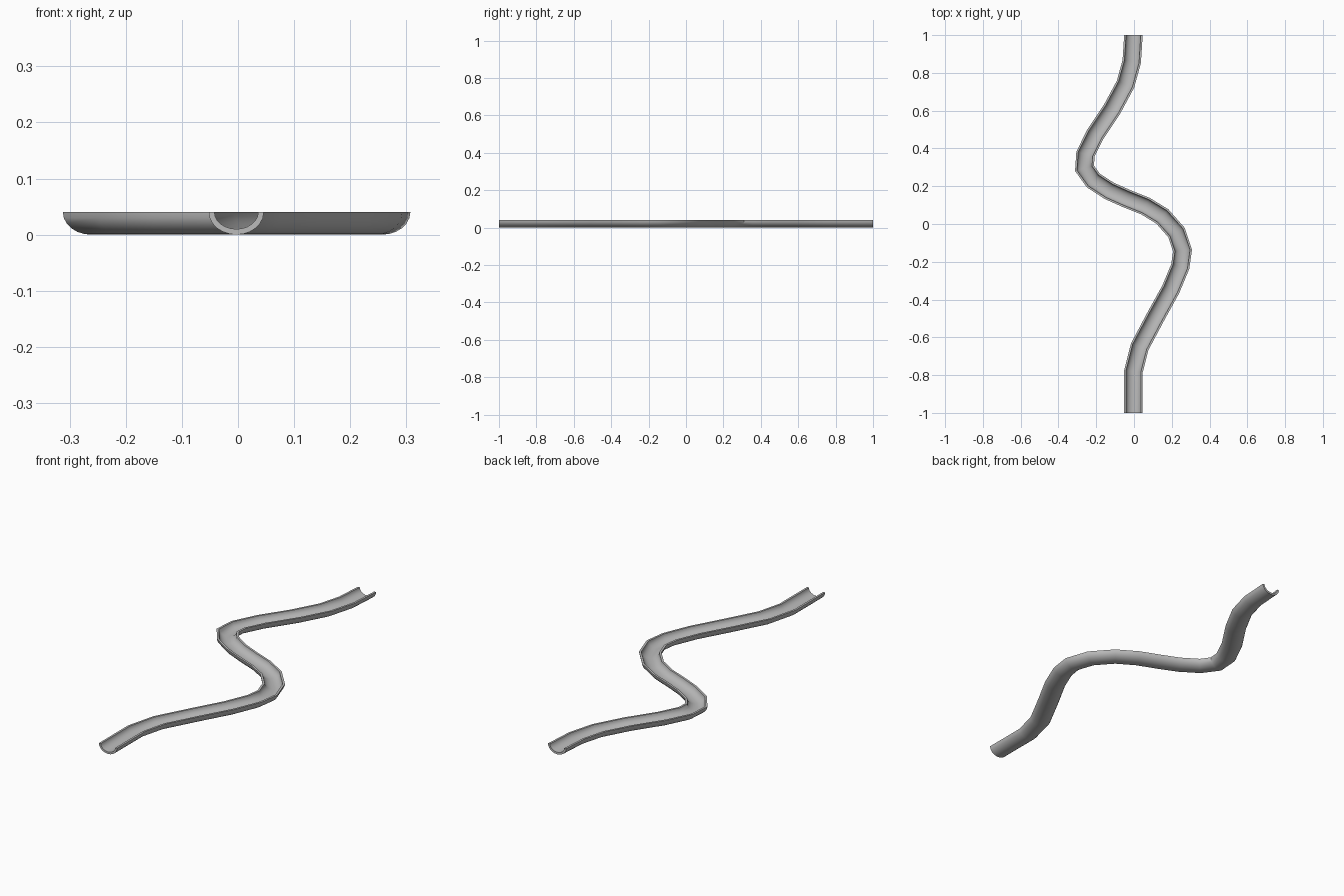
import bpy, bmesh, math
from mathutils import Vector

if "Cube" in bpy.data.objects:
    bpy.data.objects.remove(bpy.data.objects["Cube"])

# Colour
grey = bpy.data.materials.new("grey")
grey.diffuse_color = (0.5, 0.5, 0.5, 1)
grey.use_nodes = True
grey.node_tree.nodes["Principled BSDF"].inputs["Base Color"].default_value = grey.diffuse_color

# Winding centre line, front to back
PATH = [(-.003, -1), (-.003, -.78), (.03, -.65), (.115, -.49), (.195, -.345),
        (.245, -.225), (.257, -.14), (.225, -.045), (.15, .04), (.06, .095),
        (-.04, .135), (-.13, .175), (-.215, .23), (-.262, .295), (-.257, .37),
        (-.205, .475), (-.115, .61), (-.045, .74), (-.012, .86), (-.003, 1)]
N = 12  # segments across the half pipe


def arc(half_width, depth):
    return [(-half_width * math.cos(math.pi * i / N),
             .04 - depth * math.sin(math.pi * i / N)) for i in range(N + 1)]


# Crescent cross-section: outer wall, then inner wall back again
profile = arc(.049, .04) + arc(.039, .03)[::-1]

# Sweep the section along the path with mitred corners
bm = bmesh.new()
pts = [Vector(p) for p in PATH]
rings = []
for i, p in enumerate(pts):
    a = (p - pts[i - 1]).normalized() if i else Vector((0, 1))
    b = (pts[i + 1] - p).normalized() if i < len(pts) - 1 else Vector((0, 1))
    if i in (0, len(pts) - 1):
        a = b = Vector((0, 1))
    t = (a + b).normalized()
    side = Vector((t.y, -t.x)) / max(t.dot(a), .5)
    rings.append([bm.verts.new((p.x + side.x * s, p.y + side.y * s, z))
                  for s, z in profile])
M = len(profile)
for r, q in zip(rings, rings[1:]):
    for j in range(M):
        k = (j + 1) % M
        bm.faces.new((r[j], r[k], q[k], q[j]))

# End caps of the crescent, as quads
for r in (rings[0], rings[-1]):
    for j in range(N):
        bm.faces.new((r[j], r[j + 1], r[M - 2 - j], r[M - 1 - j]))
bmesh.ops.recalc_face_normals(bm, faces=bm.faces)

mesh = bpy.data.meshes.new("winding_channel")
bm.to_mesh(mesh)
bm.free()
mesh.materials.append(grey)
channel = bpy.data.objects.new("winding_channel", mesh)
bpy.context.collection.objects.link(channel)
bpy.context.view_layer.objects.active = channel
channel.select_set(True)
bpy.ops.object.shade_smooth_by_angle(angle=math.radians(30))
